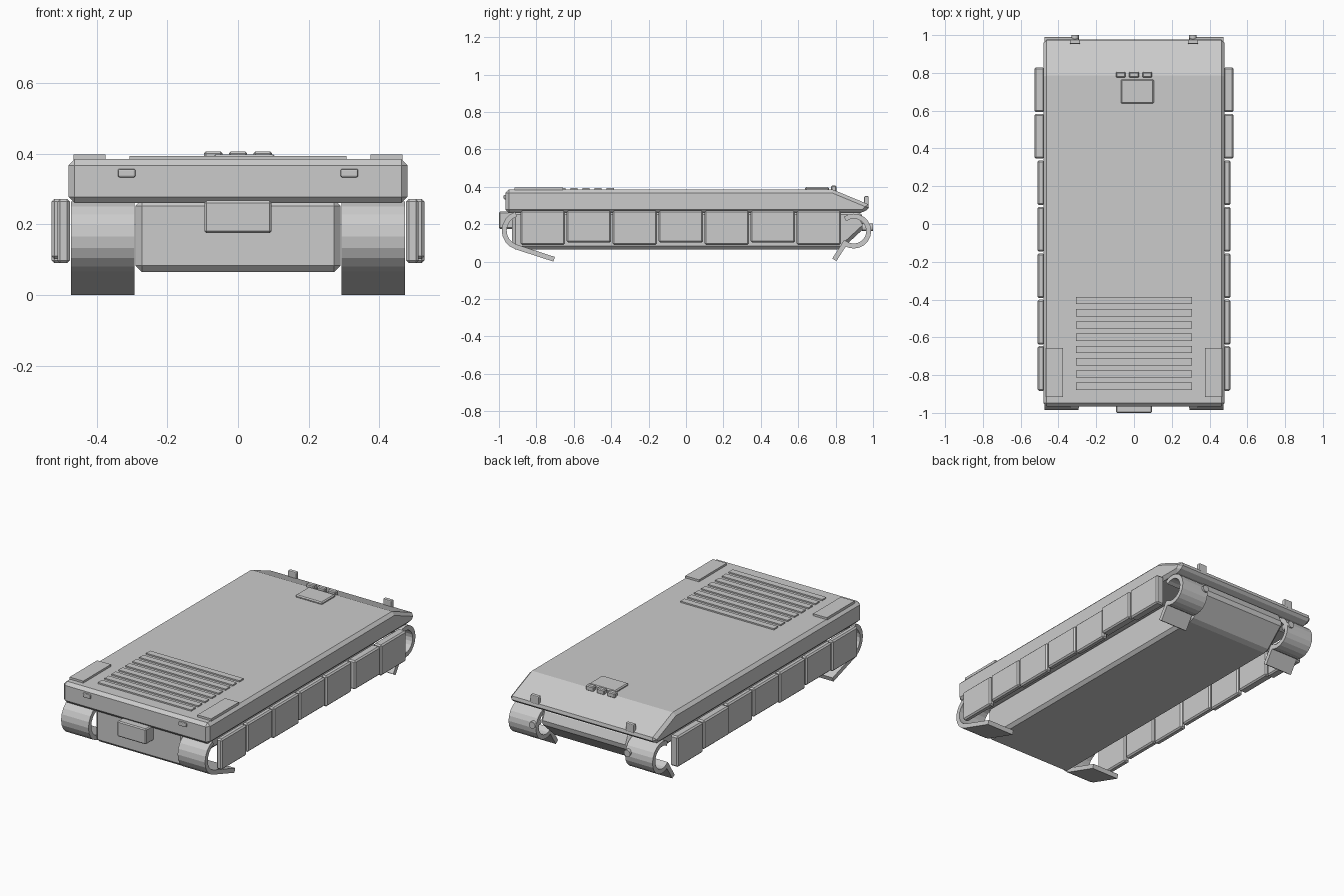
import bpy, bmesh, math
from mathutils import Vector

if "Cube" in bpy.data.objects:
    bpy.data.objects.remove(bpy.data.objects["Cube"])


def finish(bm, name, bevel=0.0, segments=1):
    bmesh.ops.recalc_face_normals(bm, faces=bm.faces)
    me = bpy.data.meshes.new(name)
    bm.to_mesh(me)
    bm.free()
    ob = bpy.data.objects.new(name, me)
    bpy.context.collection.objects.link(ob)
    if bevel:
        m = ob.modifiers.new("Bevel", 'BEVEL')
        m.width = bevel
        m.segments = segments
        m.limit_method = 'ANGLE'
    return ob


def box(name, x, y, z, bevel=0.0, segments=1):
    """Box from (min, max) ranges."""
    bm = bmesh.new()
    bmesh.ops.create_cube(bm, size=1)
    for v in bm.verts:
        v.co = [(r[0] + r[1]) / 2 + c * (r[1] - r[0]) for r, c in zip((x, y, z), v.co)]
    return finish(bm, name, bevel, segments)


def extrude_x(name, profile, x0, x1, bevel=0.0):
    """Side profile of (y, z) points stretched across x."""
    bm = bmesh.new()
    face = bm.faces.new([bm.verts.new((x0, y, z)) for y, z in profile])
    geom = bmesh.ops.extrude_face_region(bm, geom=[face])["geom"]
    bmesh.ops.translate(bm, vec=(x1 - x0, 0, 0),
                        verts=[g for g in geom if isinstance(g, bmesh.types.BMVert)])
    return finish(bm, name, bevel)


def arc(cy, cz, r, a0, a1, n):
    return [Vector((cy + r * math.cos(math.radians(a0 + (a1 - a0) * i / n)),
                    cz + r * math.sin(math.radians(a0 + (a1 - a0) * i / n))))
            for i in range(n + 1)]


def band(path, thick):
    """Mitred outline of a strip that follows the path."""
    left, right = [], []
    for i, p in enumerate(path):
        d0 = (p - path[max(i - 1, 0)]).normalized()
        d1 = (path[min(i + 1, len(path) - 1)] - p).normalized()
        t = (d0 + d1).normalized()
        ref = d1 if d1.length else d0
        n = Vector((-t.y, t.x)) * (thick / 2 / max(t.dot(ref), 0.5))
        left.append(p + n)
        right.append(p - n)
    return left + right[::-1]


# Hull
extrude_x("upper_hull", [(-0.965, 0.26), (-0.965, 0.385), (0.785, 0.385),
                         (0.99, 0.30), (0.95, 0.26)], -0.48, 0.48, 0.018)
extrude_x("lower_hull", [(-0.93, 0.065), (-0.93, 0.27), (0.93, 0.27),
                         (0.965, 0.19), (0.83, 0.065)], -0.29, 0.29, 0.018)
box("rear_box", (-0.095, 0.095), (-1.0, -0.92), (0.175, 0.267), 0.006)

# Track ends: a curl and a short straight run
rear_path = arc(-0.88, 0.166, 0.092, 108, 252, 8) + [Vector((-0.705, 0.0125))]
front_path = arc(0.897, 0.163, 0.08, 126, -126, 14) + [Vector((0.793, 0.0095))]

for s, side in ((-1, "left"), (1, "right")):
    def span(a, b):
        return tuple(sorted((s * a, s * b)))

    extrude_x(f"rear_track_{side}", band(rear_path, 0.026), *span(0.293, 0.473))
    extrude_x(f"front_track_{side}", band(front_path, 0.026), *span(0.293, 0.473))

    # Side skirt plates, the front two thicker
    for i in range(7):
        y = -0.884 + 0.246 * i
        outer = 0.527 if i > 4 else 0.511
        low = 0.09 if i % 2 == 0 else 0.102
        box(f"skirt_{side}_{i + 1}", span(0.475, outer), (y, y + 0.237),
            (low, 0.272), 0.008)

    # Lights, tow pins and rear deck plates
    box(f"headlight_{side}", span(0.285, 0.34), (0.953, 0.976), (0.30, 0.35), 0.005, 2)
    box(f"tail_light_{side}", span(0.29, 0.34), (-0.975, -0.955), (0.333, 0.357), 0.005, 2)
    bm = bmesh.new()
    bmesh.ops.create_cone(bm, cap_ends=True, segments=16, radius1=0.02, radius2=0.02, depth=0.06)
    pin = finish(bm, f"tow_pin_{side}")
    pin.rotation_euler.x = math.pi / 2
    pin.location = (s * 0.312, 0.97, 0.183)
    box(f"rear_deck_plate_{side}", span(0.375, 0.465), (-0.917, -0.657), (0.38, 0.397))

# Engine grille slats
for i in range(8):
    y = -0.405 - 0.0648 * i
    box(f"grille_slat_{i + 1}", (-0.307, 0.307), (y - 0.019, y + 0.019), (0.38, 0.393))

# Driver hatch and periscopes
box("driver_hatch", (-0.07, 0.105), (0.637, 0.765), (0.38, 0.398), 0.006)
for i in range(3):
    x = -0.07 + 0.07 * i
    box(f"periscope_{i + 1}", (x - 0.026, x + 0.026), (0.775, 0.805), (0.375, 0.406), 0.005)
